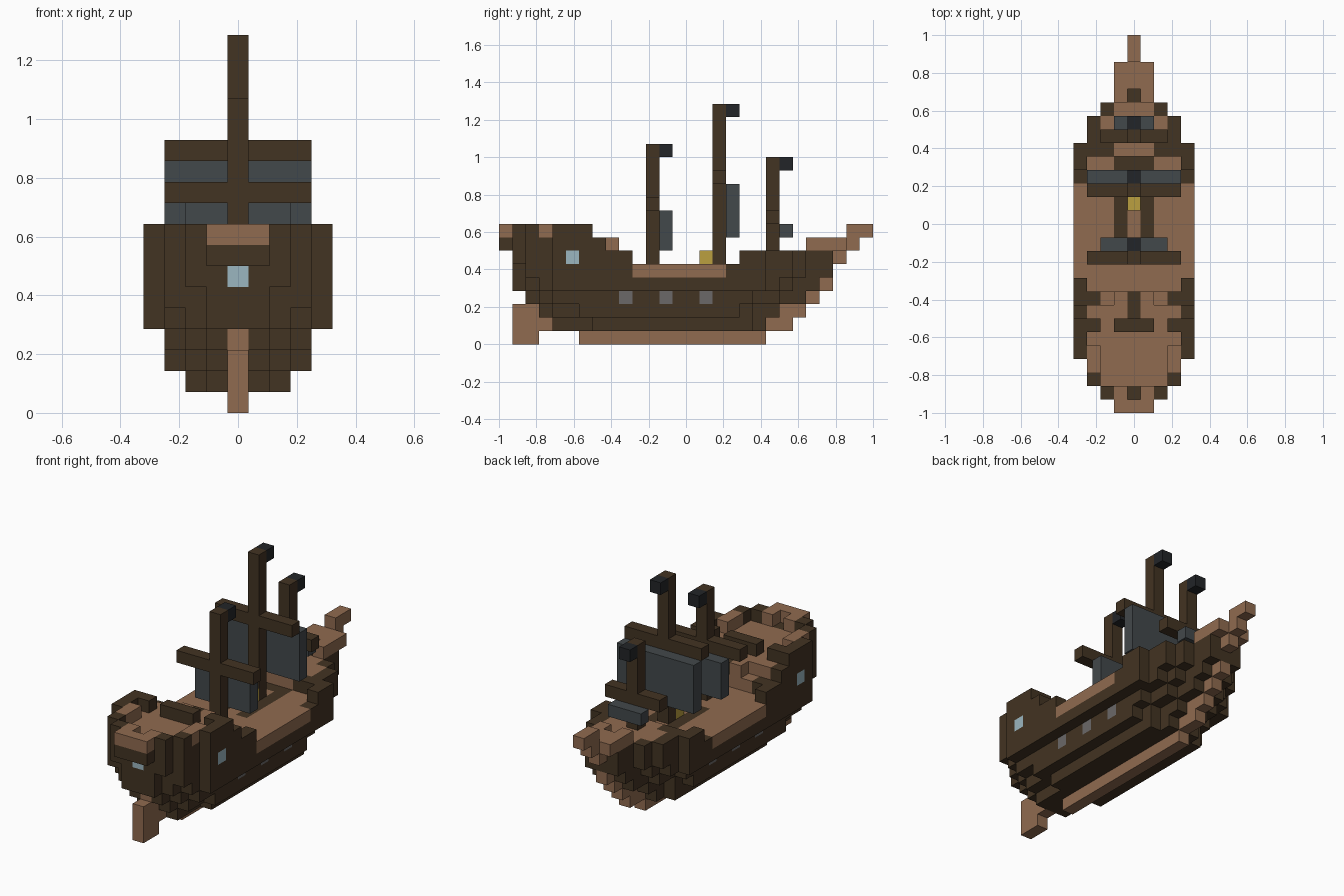
import bpy, bmesh
from mathutils import Vector

cube = bpy.data.objects.get("Cube")
if cube:
    bpy.data.objects.remove(cube)

U = 1 / 14                      # edge of one block
COLOURS = {
    "dark_wood": (0.055, 0.033, 0.016), "light_wood": (0.28, 0.147, 0.08),
    "grey_sail": (0.055, 0.065, 0.07), "black_cloth": (0.016, 0.018, 0.021),
    "pale_glass": (0.33, 0.47, 0.53), "port_grey": (0.147, 0.14, 0.14),
    "brass_yellow": (0.50, 0.35, 0.05),
}
NAMES = list(COLOURS)
MATS = []
for name, rgb in COLOURS.items():
    m = bpy.data.materials.new(name)
    m.use_nodes = True
    m.diffuse_color = (*rgb, 1)
    bsdf = m.node_tree.nodes["Principled BSDF"]
    bsdf.inputs["Base Color"].default_value = (*rgb, 1)
    bsdf.inputs["Roughness"].default_value = 0.9
    MATS.append(m)
DARK, LIGHT, SAIL, BLACK, GLASS, PORT, BRASS = range(len(NAMES))

cells = {}                      # (i, j, k) -> (part, colour)


def fill(part, colour, xs, ys, zs):
    """Fill blocks, mirrored in x; ranges are inclusive pairs."""
    for i in range(xs[0], xs[1] + 1):
        for j in range(ys[0], ys[1] + 1):
            for k in range(zs[0], zs[1] + 1):
                cells[i, j, k] = cells[-i, j, k] = (part, colour)


# Hull layers: height, stern start, stern widths, bow end, bow widths, widest
LAYERS = [
    (1, 4, (1, 1, 1), 19, (1,), 2),
    (2, 3, (1, 2, 2), 20, (1, 1, 2), 3),
    (3, 2, (1, 2, 3), 22, (1, 1, 2, 2), 3),
    (4, 1, (1, 2, 3), 23, (1, 1, 2, 3), 4),
    (5, 1, (1, 3, 3), 24, (1, 1, 2, 3, 3), 4),
    (6, 1, (2, 3, 3), 24, (1, 1, 2, 3, 3), 4),
    (7, 1, (2, 3, 3), 7, (), 4),
]
for k, start, stern, end, bow, widest in LAYERS:
    for j in range(start, end + 1):
        w = widest
        if j - start < len(stern):
            w = stern[j - start]
        if end - j < len(bow):
            w = min(w, bow[end - j])
        if k == 6 and 9 <= j <= 18:       # open waist: side rails only
            if j in (9, 18):
                fill("hull", DARK, (w, w), (j, j), (k, k))
            continue
        fill("hull", DARK, (0, w), (j, j), (k, k))
        # planked decks inside the dark sides
        if k == 5 and 9 <= j <= 18:
            fill("hull", LIGHT, (0, w - 1), (j, j), (k, k))
        if k == 7 and j > 1:
            fill("hull", LIGHT, (0, w - 1), (j, j), (k, k))

# Waist bulwark and the inlaid hatch frame
fill("hull", LIGHT, (4, 4), (10, 16), (5, 5))
fill("hull", DARK, (1, 1), (13, 17), (5, 5))
fill("hull", DARK, (0, 1), (18, 18), (5, 5))

# Foredeck planks
fill("hull", LIGHT, (0, 1), (19, 19), (6, 6))
fill("hull", LIGHT, (0, 2), (20, 21), (6, 6))
fill("hull", LIGHT, (0, 1), (22, 22), (6, 6))

# Stairs from the aft deck
fill("stairs", LIGHT, (0, 2), (8, 8), (6, 6))
fill("stairs", LIGHT, (0, 1), (8, 8), (7, 7))
fill("stairs", DARK, (0, 0), (7, 8), (7, 7))
fill("hull", DARK, (4, 4), (8, 8), (6, 6))

# Stern balcony and aft rails
fill("stern_balcony", DARK, (0, 1), (0, 0), (7, 7))
fill("stern_balcony", LIGHT, (0, 1), (0, 0), (8, 8))
fill("stern_balcony", LIGHT, (1, 1), (1, 1), (8, 8))
fill("aft_rail", DARK, (2, 2), (1, 1), (8, 8))
fill("aft_rail", DARK, (3, 3), (2, 2), (8, 8))
fill("aft_rail", LIGHT, (3, 3), (3, 4), (8, 8))
fill("aft_rail", DARK, (4, 4), (4, 6), (8, 8))
fill("aft_rail", DARK, (3, 3), (6, 6), (8, 8))
fill("aft_rail", DARK, (0, 1), (6, 6), (8, 8))

# Windows and gun ports
fill("hull", GLASS, (0, 0), (1, 1), (6, 6))
fill("hull", GLASS, (4, 4), (5, 5), (6, 6))
for j in (9, 12, 15):
    fill("hull", PORT, (3, 3), (j, j), (3, 3))

# Keel, rudder and stem
fill("keel", LIGHT, (0, 0), (6, 19), (0, 0))
fill("rudder", LIGHT, (0, 0), (1, 2), (0, 2))
fill("rudder", LIGHT, (0, 0), (3, 3), (1, 1))
fill("rudder", LIGHT, (0, 0), (2, 2), (3, 3))
fill("stem", LIGHT, (0, 0), (20, 21), (1, 1))
fill("stem", LIGHT, (0, 0), (21, 22), (2, 2))
for j in (23, 24):
    fill("stem", LIGHT, (0, 0), (j, j), (j - 20, j - 20))

# Bowsprit
fill("bowsprit", LIGHT, (0, 0), (25, 25), (6, 6))
fill("bowsprit", LIGHT, (1, 1), (23, 23), (7, 7))
fill("bowsprit", LIGHT, (0, 1), (24, 25), (7, 7))
fill("bowsprit", LIGHT, (0, 0), (26, 26), (7, 7))
fill("bowsprit", LIGHT, (0, 0), (26, 27), (8, 8))

# Masts: name, position, foot, top, yard height, yard width, sail width, sail foot
for name, j, foot, top, yard, yw, sw, sail in (
        ("aft", 11, 6, 14, 10, 3, 2, 7),
        ("main", 16, 6, 17, 12, 3, 3, 8),
        ("fore", 20, 7, 13, 9, 2, 1, 8)):
    fill(name + "_mast", DARK, (0, 0), (j, j), (foot, top))
    fill(name + "_yard", DARK, (0, yw), (j, j), (yard, yard))
    fill(name + "_sail", SAIL, (0, sw), (j + 1, j + 1), (sail, yard - 1))
    fill(name + "_flag", BLACK, (0, 0), (j + 1, j + 1), (top, top))

# Treasure chest on the hatch
fill("chest", BRASS, (0, 0), (15, 15), (6, 6))


def build(part):
    """Skin the outer faces of one part and merge coplanar ones."""
    bm = bmesh.new()
    for cell, (owner, colour) in cells.items():
        if owner != part:
            continue
        centre = Vector((cell[0] * U, (cell[1] - 13.5) * U, (cell[2] + 0.5) * U))
        for axis in range(3):
            for sign in (-1, 1):
                near = list(cell)
                near[axis] += sign
                if tuple(near) in cells:
                    continue
                n, a, b = Vector(), Vector(), Vector()
                n[axis] = sign * U / 2
                a[(axis + 1) % 3] = U / 2
                b[(axis + 2) % 3] = sign * U / 2
                face = bm.faces.new([bm.verts.new(centre + n + c)
                                     for c in (-a - b, a - b, a + b, b - a)])
                face.material_index = colour
    bmesh.ops.remove_doubles(bm, verts=bm.verts, dist=U / 50)
    bmesh.ops.dissolve_limit(bm, angle_limit=0.01, verts=bm.verts,
                             edges=bm.edges, delimit={'MATERIAL'})
    me = bpy.data.meshes.new(part)
    bm.to_mesh(me)
    bm.free()
    for m in MATS:
        me.materials.append(m)
    bpy.context.collection.objects.link(bpy.data.objects.new(part, me))


for part in dict.fromkeys(owner for owner, _ in cells.values()):
    build(part)
